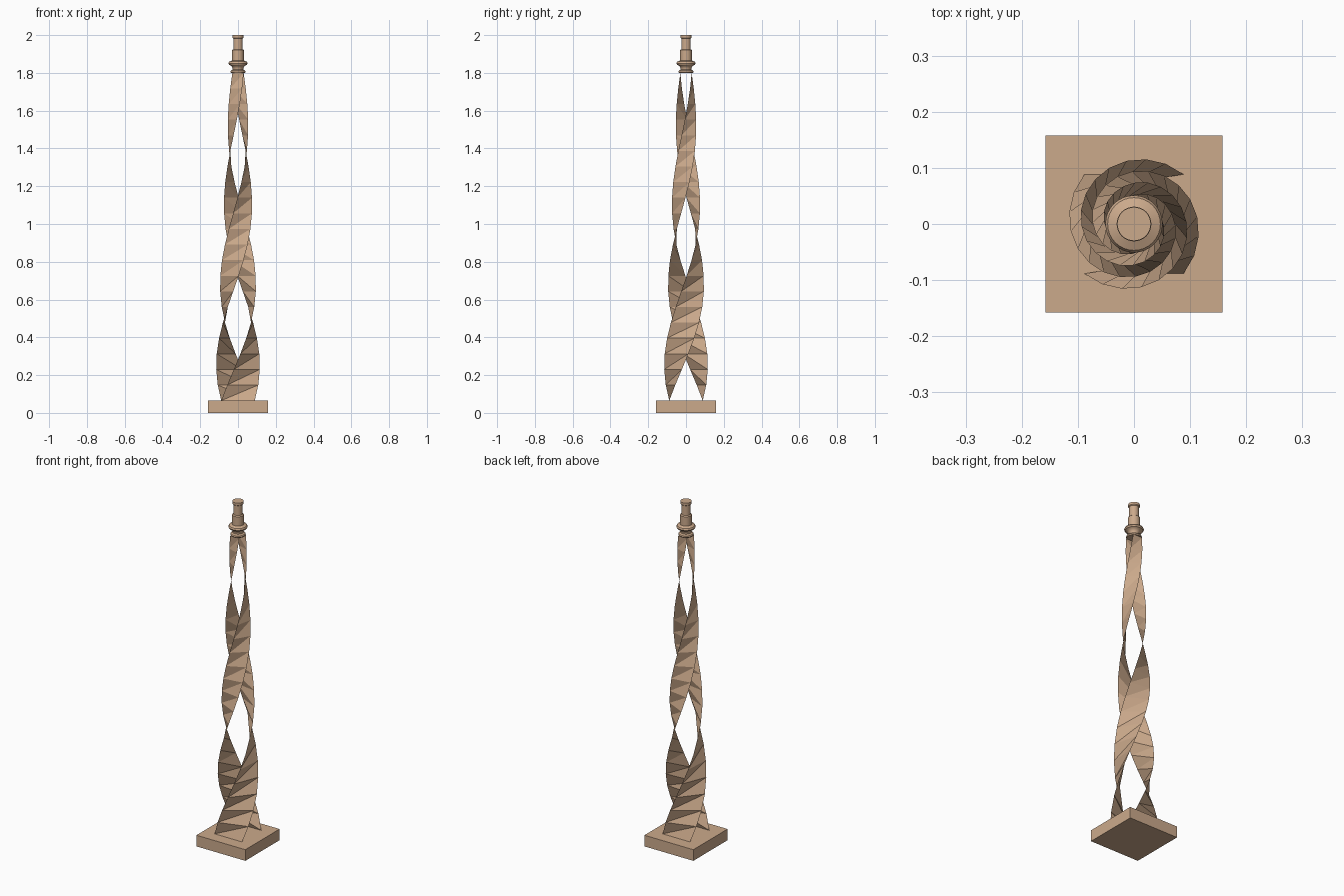
import bpy, bmesh
from math import pi
from mathutils import Matrix, Vector

cube = bpy.data.objects.get("Cube")
if cube:
    bpy.data.objects.remove(cube, do_unlink=True)

wood = bpy.data.materials.new("tan wood")
wood.use_nodes = True
colour = (0.6, 0.4, 0.26, 1)
wood.diffuse_color = colour
wood.node_tree.nodes["Principled BSDF"].inputs["Base Color"].default_value = colour


def add_object(name, bm):
    mesh = bpy.data.meshes.new(name)
    bm.to_mesh(mesh)
    bm.free()
    mesh.materials.append(wood)
    obj = bpy.data.objects.new(name, mesh)
    bpy.context.collection.objects.link(obj)
    return obj


# Square foot plate
BASE_TOP, SHAFT_TOP = 0.065, 1.8
bm = bmesh.new()
bmesh.ops.create_cube(bm, size=1)
bmesh.ops.scale(bm, vec=(0.316, 0.316, BASE_TOP), verts=bm.verts)
bmesh.ops.translate(bm, vec=(0, 0, BASE_TOP / 2), verts=bm.verts)
add_object("base_plate", bm)


# Two opposite thin walls, tapering and making one full turn
def twisted_wall(name, start_angle, steps=21):
    bm = bmesh.new()
    rows = []
    for i in range(steps + 1):
        t = i / steps
        half = 0.0885 + (0.03 - 0.0885) * t
        z = BASE_TOP + (SHAFT_TOP - BASE_TOP) * t
        turn = Matrix.Rotation(start_angle + 2 * pi * t, 3, "Z")
        rows.append([bm.verts.new(turn @ Vector((s * half, -half, z))) for s in (-1, 1)])
    # Fold each step along its inward diagonal
    for (bl, br), (tl, tr) in zip(rows, rows[1:]):
        bm.faces.new((bl, br, tr))
        bm.faces.new((bl, tr, tl))
    add_object(name, bm)


twisted_wall("front_twisted_wall", 0)
twisted_wall("back_twisted_wall", pi)

# Turned finial: (radius, height) profile spun around the axis
profile = [(0, 1.8), (0.038, 1.8), (0.041, 1.806), (0.038, 1.812), (0.028, 1.817),
           (0.028, 1.825), (0.036, 1.838), (0.047, 1.843), (0.051, 1.851),
           (0.047, 1.859), (0.031, 1.866), (0.031, 1.92), (0.025, 1.925),
           (0.025, 1.982), (0.03, 1.986), (0.03, 2.0), (0, 2.0)]
bm = bmesh.new()
verts = [bm.verts.new((r, 0, z)) for r, z in profile]
edges = [bm.edges.new(pair) for pair in zip(verts, verts[1:])]
bmesh.ops.spin(bm, geom=verts + edges, cent=(0, 0, 0), axis=(0, 0, 1),
               angle=2 * pi, steps=32)
bmesh.ops.remove_doubles(bm, verts=bm.verts, dist=0.0001)
bmesh.ops.recalc_face_normals(bm, faces=bm.faces)
finial = add_object("finial", bm)
bpy.ops.object.select_all(action="DESELECT")
finial.select_set(True)
bpy.context.view_layer.objects.active = finial
bpy.ops.object.shade_smooth_by_angle(angle=0.6)
